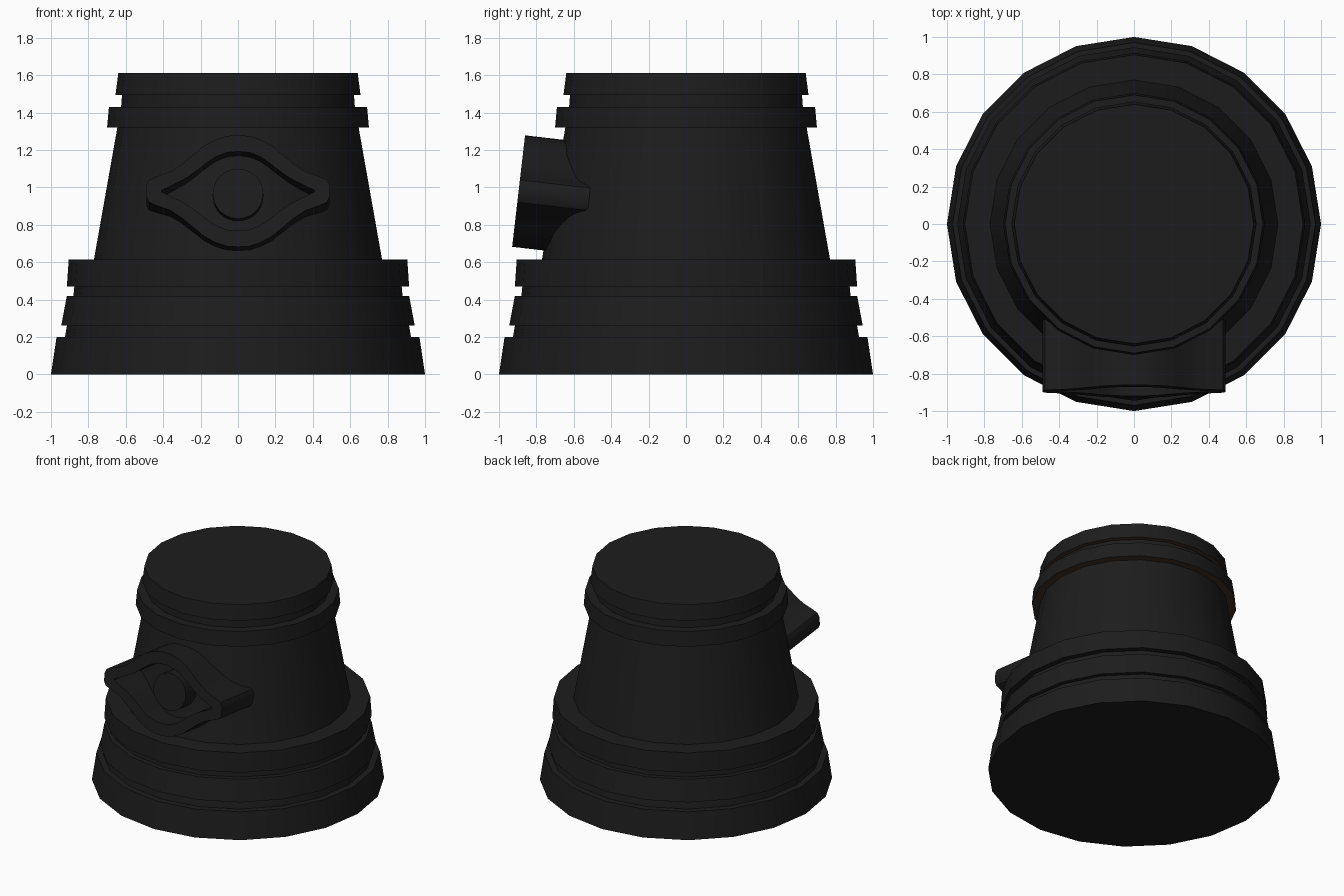
import bpy, bmesh, math
from mathutils import Vector

if "Cube" in bpy.data.objects:
    bpy.data.objects.remove(bpy.data.objects["Cube"])


def material(name, rgb):
    m = bpy.data.materials.new(name)
    m.diffuse_color = (*rgb, 1)
    m.use_nodes = True
    m.node_tree.nodes["Principled BSDF"].inputs["Base Color"].default_value = m.diffuse_color
    return m


BLACK = material("black", (0.012, 0.012, 0.012))
BROWN = material("dark_brown", (0.05, 0.03, 0.018))


def finish(bm, name, mats):
    bmesh.ops.recalc_face_normals(bm, faces=bm.faces)
    me = bpy.data.meshes.new(name)
    bm.to_mesh(me)
    bm.free()
    ob = bpy.data.objects.new(name, me)
    bpy.context.collection.objects.link(ob)
    for m in mats:
        me.materials.append(m)
    bpy.ops.object.select_all(action='DESELECT')
    ob.select_set(True)
    bpy.context.view_layer.objects.active = ob
    bpy.ops.object.shade_smooth_by_angle(angle=math.radians(30))
    return ob


# Stepped tapering body: 20-sided lathe, closed top and bottom
SIDES = 20
profile = [(1.0, 0), (0.97, 0.2), (0.925, 0.2), (0.915, 0.26), (0.945, 0.26),
           (0.915, 0.42), (0.88, 0.42), (0.875, 0.47), (0.915, 0.47),
           (0.905, 0.615), (0.77, 0.615), (0.645, 1.32), (0.70, 1.32),
           (0.69, 1.43), (0.625, 1.43), (0.62, 1.495), (0.655, 1.495),
           (0.64, 1.61)]
bm = bmesh.new()
rings = [[bm.verts.new((r * math.cos(2 * math.pi * i / SIDES),
                        r * math.sin(2 * math.pi * i / SIDES), z))
          for i in range(SIDES)] for r, z in profile]
for k, (a, b) in enumerate(zip(rings, rings[1:])):
    for i in range(SIDES):
        j = (i + 1) % SIDES
        f = bm.faces.new((a[i], a[j], b[j], b[i]))
        f.material_index = 1 if k in (11, 15) else 0   # collar undersides
bm.faces.new(rings[0])
bm.faces.new(rings[-1])
finish(bm, "body", [BLACK, BROWN])

# Tilted frame shared by the eye parts: u across, v up the face, d inwards
UP = Vector((0, 0.115, 0.993))
IN = Vector((0, 0.993, -0.115))
CENTRE = Vector((0, -0.895, 0.98))


def place(u, v, d):
    return CENTRE + Vector((u, 0, 0)) + UP * v + IN * d


def almond(half):
    """Mirror one quarter outline (centre to tip) into a closed loop."""
    top = [(-x, y) for x, y in reversed(half[1:])] + half
    return top + [(x, -y) for x, y in reversed(top)]


# Eyelid frame: almond ring running back into the body
outer = almond([(0, .30), (.06, .297), (.12, .277), (.18, .245), (.24, .195),
                (.30, .145), (.36, .105), (.43, .08), (.475, .06), (.49, .03)])
inner = almond([(0, .213), (.06, .208), (.12, .185), (.17, .15), (.22, .11),
                (.27, .075), (.31, .052), (.35, .033), (.38, .018), (.41, .004)])
bm = bmesh.new()
loops = [[bm.verts.new(place(u, v, d)) for u, v in pts]
         for pts, d in ((outer, 0), (inner, 0), (inner, .38), (outer, .38))]
n = len(outer)
for a, b in zip(loops, loops[1:] + loops[:1]):
    for i in range(n):
        j = (i + 1) % n
        bm.faces.new((a[i], a[j], b[j], b[i]))
finish(bm, "eyelid_frame", [BLACK])

# Round pupil standing out inside the frame
bm = bmesh.new()
N = 24
front, back = [[bm.verts.new(place(.135 * math.cos(2 * math.pi * i / N),
                                   .135 * math.sin(2 * math.pi * i / N) - .005, d))
                for i in range(N)] for d in (.08, .3)]
for i in range(N):
    j = (i + 1) % N
    bm.faces.new((front[i], front[j], back[j], back[i]))
bm.faces.new(front)
bm.faces.new(back)
finish(bm, "pupil", [BLACK])
